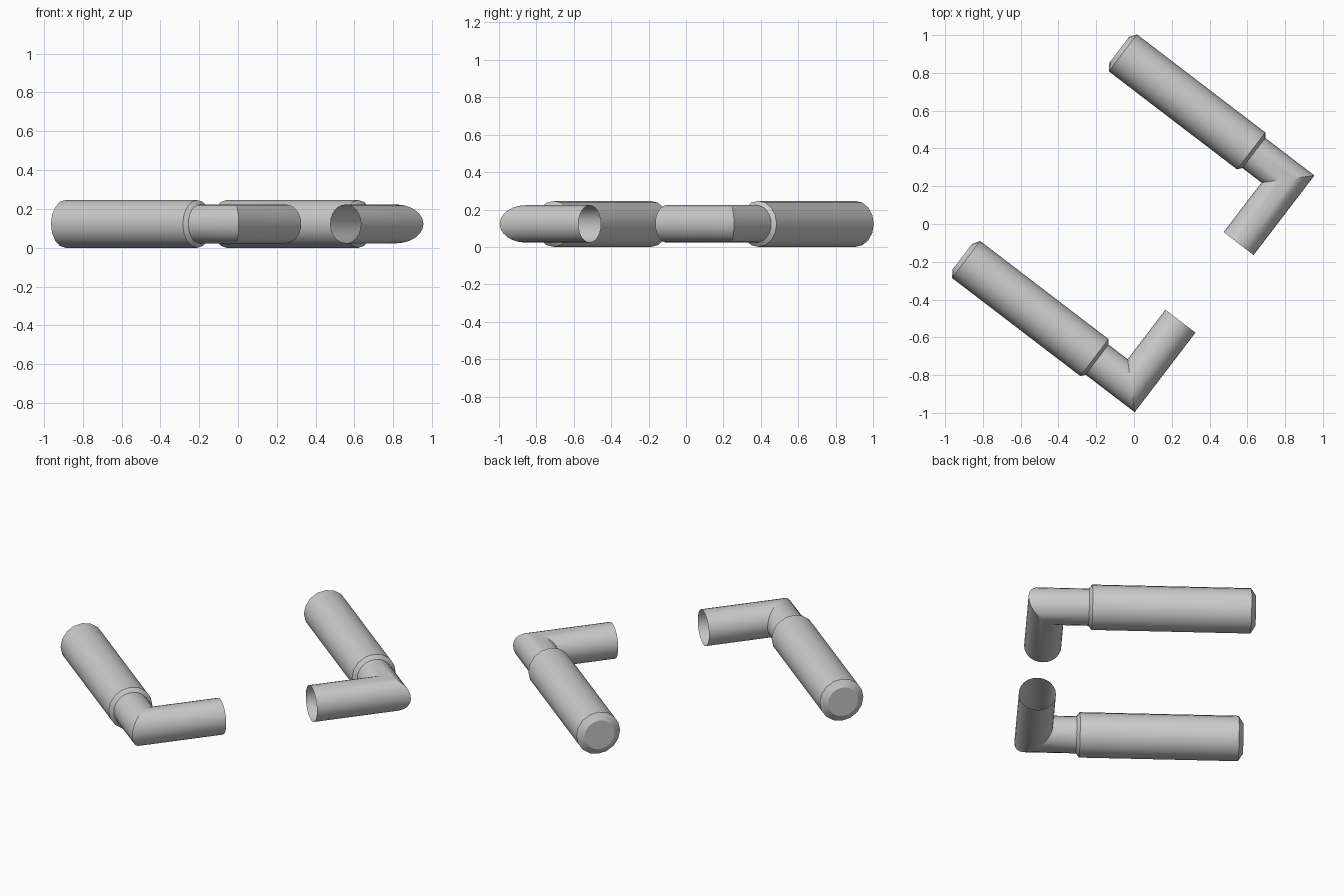
import bpy, bmesh
from math import cos, sin, pi, radians, atan2
from mathutils import Matrix

if "Cube" in bpy.data.objects:
    bpy.data.objects.remove(bpy.data.objects["Cube"])

DIRECTION = atan2(-0.607, 0.794)   # grip axis heading in plan
Z = 0.123


def loft(name, rings, matrix, cap_start=False):
    """Skin a list of vertex rings, optionally closing the first one."""
    bm = bmesh.new()
    loops = [[bm.verts.new(p) for p in ring] for ring in rings]
    n = len(loops[0])
    for a, b in zip(loops, loops[1:]):
        for i in range(n):
            j = (i + 1) % n
            bm.faces.new((a[i], a[j], b[j], b[i]))
    if cap_start:
        bm.faces.new(loops[0][::-1])
    bm.transform(matrix)
    bmesh.ops.recalc_face_normals(bm, faces=bm.faces)
    mesh = bpy.data.meshes.new(name)
    bm.to_mesh(mesh)
    bm.free()
    obj = bpy.data.objects.new(name, mesh)
    bpy.context.collection.objects.link(obj)
    bpy.ops.object.select_all(action='DESELECT')
    obj.select_set(True)
    bpy.context.view_layer.objects.active = obj
    bpy.ops.object.shade_smooth_by_angle(angle=radians(30))
    return obj


def circle(x, r, n):
    return [(x, r * cos(2 * pi * i / n), r * sin(2 * pi * i / n)) for i in range(n)]


def handle(label, corner, side):
    # local x runs along the grip, local y towards the bent tube
    m = (Matrix.Translation((corner[0], corner[1], Z))
         @ Matrix.Rotation(DIRECTION, 4, 'Z')
         @ Matrix.Diagonal((1, side, 1, 1)))

    # grip: chamfered closed end, straight barrel, small collar chamfer
    profile = [(-1.125, 0.085), (-1.10, 0.123), (-0.245, 0.123), (-0.227, 0.10)]
    loft(label + "_grip", [circle(x, r, 16) for x, r in profile], m, True)

    # arm: neck, mitred elbow and open-ended tube
    n, r = 24, 0.10
    neck = circle(-0.24, r, n)
    mitre = [(-y, y, z) for _, y, z in neck]
    end = [(-y, 0.43, z) for _, y, z in neck]
    loft(label + "_arm", [neck, mitre, end], m)


handle("left_handle", (-0.015, -0.856), 1)
handle("right_handle", (0.815, 0.238), -1)
